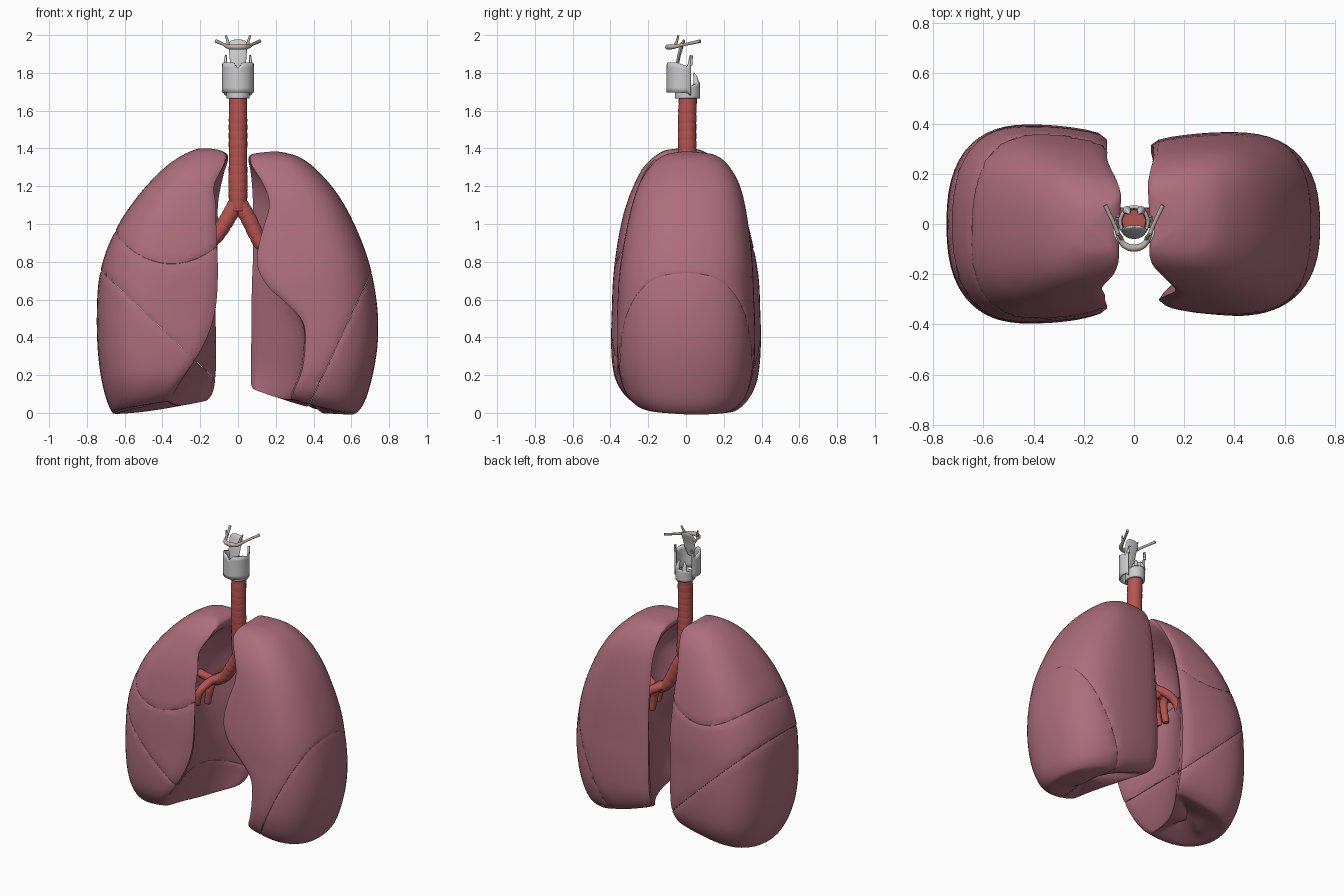
import bpy, bmesh
from math import sin, cos, pi, radians
from mathutils import Vector

if "Cube" in bpy.data.objects:
    bpy.data.objects.remove(bpy.data.objects["Cube"])


def material(name, rgb):
    m = bpy.data.materials.new(name)
    m.diffuse_color = (*rgb, 1)
    m.use_nodes = True
    m.node_tree.nodes["Principled BSDF"].inputs["Base Color"].default_value = m.diffuse_color
    return m


LUNG = material("lung_pink", (0.42, 0.155, 0.205))
AIRWAY = material("airway_red", (0.47, 0.09, 0.08))
BONE = material("bone", (0.50, 0.43, 0.37))


def finish(name, bm, mat=None, angle=40):
    bmesh.ops.recalc_face_normals(bm, faces=bm.faces)
    me = bpy.data.meshes.new(name)
    bm.to_mesh(me)
    bm.free()
    me.shade_smooth()
    me.set_sharp_from_angle(angle=radians(angle))
    if mat:
        me.materials.append(mat)
    ob = bpy.data.objects.new(name, me)
    bpy.context.collection.objects.link(ob)
    return ob


def spline(rows, n):
    """Catmull-Rom through rows of numbers."""
    out = []
    for i in range(len(rows) - 1):
        p0, p1, p2, p3 = (rows[max(0, min(len(rows) - 1, i + k))] for k in (-1, 0, 1, 2))
        for s in range(n):
            t = s / n
            out.append([b + 0.5 * t * (c - a + t * (2 * a - 5 * b + 4 * c - d + t * (3 * (b - c) + d - a)))
                        for a, b, c, d in zip(p0, p1, p2, p3)])
    out.append(list(rows[-1]))
    return out


def skin(bm, rings):
    """Bridge closed rings of points and cap both ends."""
    vs = [[bm.verts.new(p) for p in r] for r in rings]
    n = len(vs[0])
    for a, b in zip(vs, vs[1:]):
        for i in range(n):
            bm.faces.new((a[i], a[(i + 1) % n], b[(i + 1) % n], b[i]))
    bm.faces.new(vs[0])
    bm.faces.new(vs[-1])


def tube(name, pts, mat=None, n=8, sides=20, ripple=0.0, flat=1.0, period=4):
    """Tube through (x, y, z, radius) points, with optional cartilage ridges."""
    rows = spline(pts, n)
    pos = [Vector(r[:3]) for r in rows]
    rings, prev, q = [], Vector((0, 0, 1)), Vector((0, 0, 1)).rotation_difference(Vector((0, 0, 1)))
    for i, r in enumerate(rows):
        tan = (pos[min(i + 1, len(pos) - 1)] - pos[max(i - 1, 0)]).normalized()
        q = prev.rotation_difference(tan) @ q
        prev = tan
        rad = r[3] * (1 - ripple * (i % period == 0))
        rings.append([pos[i] + q @ Vector((rad * cos(2 * pi * k / sides), flat * rad * sin(2 * pi * k / sides), 0))
                      for k in range(sides)])
    bm = bmesh.new()
    skin(bm, rings)
    return finish(name, bm, mat)


def wall(name, rx, ry, cy, span, bottom, top, thick, steps=48):
    """Curved upright cartilage plate; angle 0 is the front."""
    bm = bmesh.new()
    cols = []
    for i in range(steps + 1):
        a = -span + 2 * span * i / steps
        lo, hi = bottom(abs(a)), top(abs(a))
        cols.append([bm.verts.new((rx * sin(a), cy - ry * cos(a), lo + (hi - lo) * j / 6)) for j in range(7)])
    for a, b in zip(cols, cols[1:]):
        for j in range(6):
            bm.faces.new((a[j], b[j], b[j + 1], a[j + 1]))
    bmesh.ops.remove_doubles(bm, verts=bm.verts, dist=1e-4)
    ob = finish(name, bm)
    mod = ob.modifiers.new("thickness", 'SOLIDIFY')
    mod.thickness, mod.offset = thick, 0
    return ob


def lung(side, rows, lift, front_lift, dome, lean, deep):
    """Loft of D-shaped sections: z, lateral x, back medial x, front medial x, half depth, hollow."""
    N, M, rings = 20, 18, []
    for z, xl, xb, xf, Y, d in spline(rows, 5):
        Y *= deep
        spare = 0.01 + 0.018 * max(0, min(1, (1.3 - z) / 0.3))     # allowance for the smoothing below
        xb, xf = xb - spare, xf - spare * max(0, min(1, (0.36 - xf) / 0.2))
        xc = xb + 0.5 * (xl - xb)
        dy = lean * max(0, min(1, (z - 0.7) / 0.6))

        def depth(x):
            if x > xc:
                return Y * max(0, 1 - ((x - xc) / (xl - xc)) ** 2.5) ** (1 / 2.5)
            return Y * (1 - 0.11 * ((xc - x) / (xc - xb)) ** 2)

        def run(x0):
            xs = [x0 + (xl - x0) * sin(pi / 2 * i / N) for i in range(N + 1)]
            return [(x, depth(x)) for x in xs]

        front, back = [(x, -y) for x, y in run(xf)], run(xb)[::-1]
        (x0, y0), (x1, y1) = back[-1], front[0]
        inner = [(x0 + (x1 - x0) * t + d * sin(pi * t) ** 0.8, y0 + (y1 - y0) * t)
                 for t in (j / M for j in range(1, M))]
        ring = []
        for x, y in front + back[1:] + inner:
            s = max(0, (xl - x) / (xl - xb))
            rise = lift * s ** 1.6 + front_lift * max(0, -y) / 0.35
            ring.append(Vector((x, y + dy, z + rise * max(0, 1 - z / 0.4) ** 2)))
        rings.append(ring)

    def cap(ring, row, dz):
        c = 0.6 * row[1] + 0.4 * row[2]
        return [[Vector((c + (p.x - c) * k, p.y * k, p.z + dz * (1 - k * k))) for p in ring]
                for k in (0.88, 0.65, 0.35, 0.06)]

    # base over the diaphragm, softly domed apex
    rings = cap(rings[0], rows[0], dome)[::-1] + rings + cap(rings[-1], rows[-1], 0.012)
    bm = bmesh.new()
    skin(bm, [[Vector((side * p.x, p.y, p.z)) for p in r] for r in rings])
    bmesh.ops.recalc_face_normals(bm, faces=bm.faces)
    for _ in range(4):
        bmesh.ops.smooth_vert(bm, verts=bm.verts, factor=0.5, use_axis_x=True, use_axis_y=True, use_axis_z=True)
    return bm


def lobe(name, source, cuts):
    """Keep the part of a lung on the inner side of each (point, outward normal, bow) fissure."""
    bm = source.copy()
    for co, no, bow in cuts:
        no = Vector(no).normalized()
        for v in bm.verts:
            v.co.z -= bow * (v.co.x + 0.35) ** 2
        res = bmesh.ops.bisect_plane(bm, geom=bm.verts[:] + bm.edges[:] + bm.faces[:], dist=1e-5,
                                     plane_co=Vector(co) - no * 0.0005, plane_no=no, clear_outer=True)
        for v in bm.verts:
            v.co.z += bow * (v.co.x + 0.35) ** 2
        bm.normal_update()
        rim = [g for g in res['geom_cut'] if isinstance(g, bmesh.types.BMVert)]
        for v, nv in [(v, v.normal.copy()) for v in rim]:
            v.co -= (nv - no * nv.dot(no)) * 0.005
        bmesh.ops.holes_fill(bm, edges=[e for e in bm.edges if e.is_boundary], sides=0)
    finish(name, bm, LUNG)


# three-lobed lung (-x)
right = lung(-1, [
    (-.012, .66, .18, .36, .26, .05), (0.045, .69, .14, .34, .325, .07), (0.15, .72, .12, .29, .375, .09),
    (0.28, .74, .115, .22, .394, .11), (0.42, .749, .115, .155, .398, .13), (0.55, .749, .115, .115, .394, .16),
    (0.70, .74, .10, .10, .388, .20), (0.85, .703, .10, .10, .368, .23), (1.00, .633, .10, .11, .337, .22),
    (1.10, .568, .10, .11, .308, .18), (1.20, .488, .085, .125, .267, .12), (1.30, .388, .065, .08, .212, .03),
    (1.36, .303, .06, .07, .15, 0), (1.39, .24, .10, .10, .10, 0)], 0.07, 0.045, 0.045, -0.015, 1.0)
level, slant = (-.35, -.36, .79), (-.65, 0, .68)
lobe("right_upper_lobe", right, [(level, (0, .1, -1), 1.5)])
lobe("right_middle_lobe", right, [(level, (0, -.1, 1), 1.5), (slant, (-.95, 0, -1), 0)])
lobe("right_lower_lobe", right, [(slant, (.95, 0, 1), 0)])

# two-lobed lung (+x) with the heart notch
left = lung(1, [
    (-.012, .62, .10, .29, .27, .05), (0.055, .672, .07, .29, .335, .07), (0.20, .715, .065, .33, .378, .08),
    (0.35, .74, .065, .345, .388, .09), (0.48, .744, .065, .335, .388, .11), (0.58, .737, .065, .25, .384, .15),
    (0.68, .722, .065, .145, .38, .19), (0.80, .695, .07, .09, .37, .22), (0.95, .64, .07, .12, .348, .22),
    (1.10, .566, .07, .165, .318, .18), (1.22, .482, .065, .125, .278, .12), (1.31, .392, .06, .07, .218, .03),
    (1.355, .325, .065, .075, .165, 0), (1.372, .27, .09, .09, .12, 0)], 0.13, 0.02, 0.01, 0.02, 0.945)
seam = (.38, 0, .05)
lobe("left_upper_lobe", left, [(seam, (.7, 0, -.33), 0)])
lobe("left_lower_lobe", left, [(seam, (-.7, 0, .33), 0)])
right.free()
left.free()

# windpipe and bronchial tree
tube("trachea", [(0, .01, 1.67, .048), (0, .006, 1.55, .049), (0, .006, 1.43, .049), (0, .01, 1.31, .049),
                 (0, .015, 1.19, .051), (0, .02, 1.07, .045)], AIRWAY, n=16, ripple=.04, period=6)
for s, side in ((-1, "right"), (1, "left")):
    e = 0 if s < 0 else -.03
    tube(side + "_bronchus", [(s * .01, .02, 1.11, .042), (s * .06, .025, 1.02, .042), (s * .12, .03, .93 + e, .039),
                              (s * .19, .03, .88 + e, .035)], AIRWAY, n=12, ripple=.05, period=5)
    for i, (y, x, z) in enumerate([(.0, .33, .93), (-.07, .27, .73), (.02, .25, .71), (.10, .29, .74)]):
        tube(f"{side}_branch_{i + 1}",
             [(s * .13, .03, .92 + e, .028), (s * .21, .03 + y * .5, .88 + e, .028),
              (s * (x - .02), y, (.92 if i == 0 else .82) + e, .026), (s * x, y, z + e, .022)],
             AIRWAY, n=8, sides=14, ripple=.05)

# larynx cartilages
wall("thyroid_cartilage", .078, .077, -.02, 2.18,
     lambda a: 1.695 - .015 * max(0, (a - 1.95) / .23),
     lambda a: 1.825 + .03 * min(1, a / .3) - .02 * max(0, min(1, (a - 1.2) / .7)) + .06 * max(0, (a - 1.95) / .23),
     .012)
wall("cricoid_cartilage", .055, .06, .008, pi,
     lambda a: 1.665, lambda a: 1.70 + .024 * (1 - cos(a)), .014)
tube("epiglottis", [(0, -.055, 1.80, .022), (0, -.045, 1.85, .04), (0, -.035, 1.90, .046), (0, -.02, 1.95, .049),
                    (0, -.012, 1.97, .036), (0, -.01, 1.977, .012)], flat=.2)
for s, side in ((-1, "right"), (1, "left")):
    tube(side + "_arytenoid", [(s * .028, .055, 1.74, .017), (s * .025, .05, 1.775, .011),
                               (s * .018, .04, 1.80, .004)], sides=12)
    tube(side + "_upper_horn", [(s * .067, .026, 1.84, .008), (s * .064, .032, 1.892, .005)], sides=10)
    # lesser horn of the hyoid
    tube(side + "_hyoid_spike", [(s * .05, -.06, 1.94, .009), (s * .055, -.048, 1.97, .007),
                                 (s * .065, -.04, 1.998, .005)], BONE, sides=10)

# hyoid bone
half = [(.02, -.093, 1.937, .014), (.05, -.07, 1.938, .012), (.075, -.01, 1.95, .008), (.115, .075, 1.968, .009)]
tube("hyoid_bone", [(-x, y, z, r) for x, y, z, r in half[::-1]] + half, BONE, sides=12)
